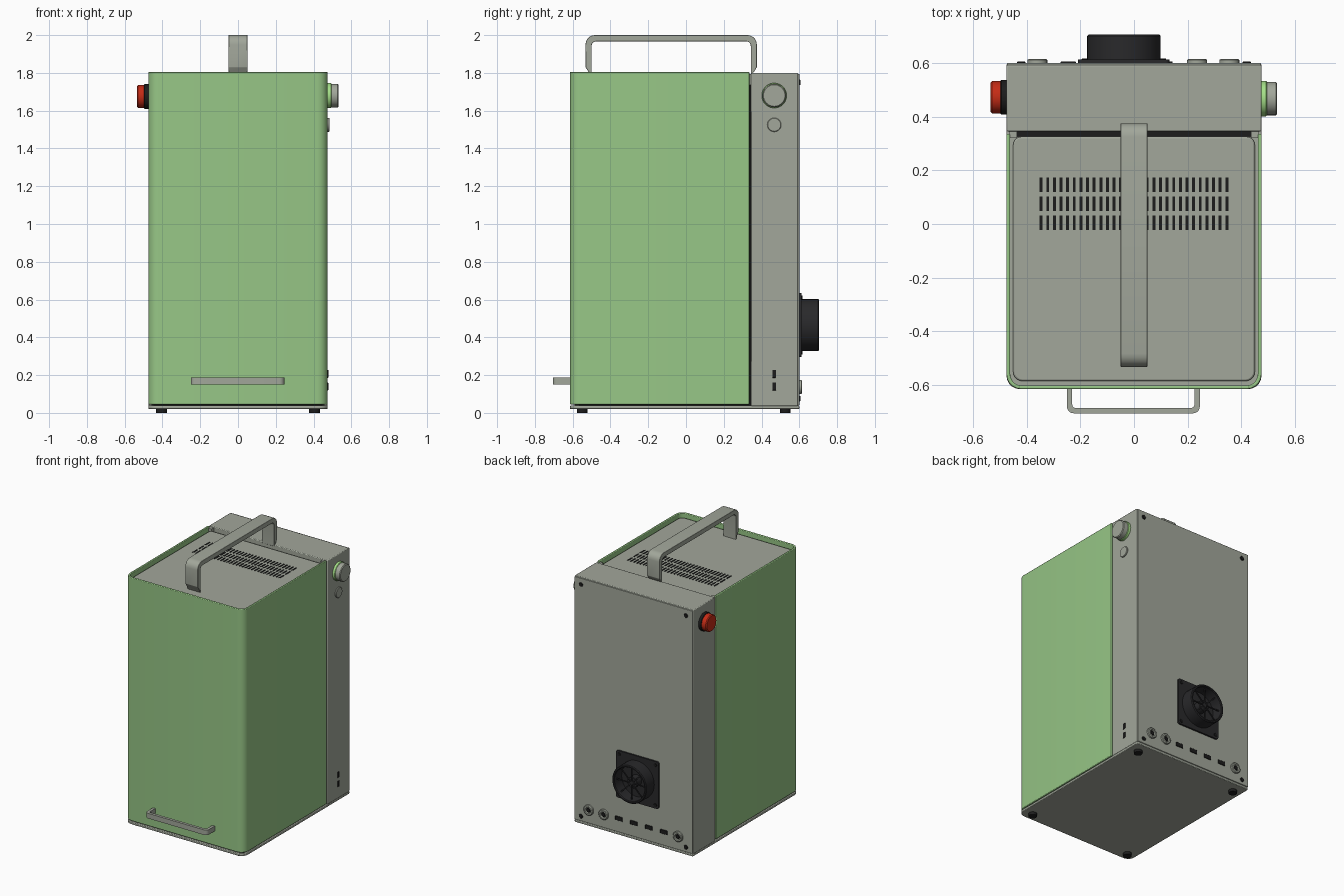
import bpy, bmesh, math
from mathutils import Vector, Matrix

cube = bpy.data.objects.get("Cube")
if cube:
    bpy.data.objects.remove(cube, do_unlink=True)


def material(name, r, g, b):
    m = bpy.data.materials.new(name)
    m.use_nodes = True
    m.diffuse_color = (r, g, b, 1)
    m.node_tree.nodes["Principled BSDF"].inputs["Base Color"].default_value = (r, g, b, 1)
    return m


GREEN = material("leaf green", 0.31, 0.57, 0.24)
GREY = material("warm grey", 0.36, 0.385, 0.325)
BLACK = material("matte black", 0.012, 0.012, 0.012)
DARK = material("fan charcoal", 0.022, 0.022, 0.024)
RED = material("signal red", 0.56, 0.025, 0.008)
LIME = material("ring lime", 0.38, 0.75, 0.25)


def finish(name, bm, mat, bevel=0):
    bmesh.ops.recalc_face_normals(bm, faces=bm.faces)
    me = bpy.data.meshes.new(name)
    bm.to_mesh(me)
    bm.free()
    me.materials.append(mat)
    ob = bpy.data.objects.new(name, me)
    bpy.context.collection.objects.link(ob)
    if bevel:
        mod = ob.modifiers.new("soft edges", "BEVEL")
        mod.width, mod.segments, mod.limit_method = bevel, 2, "ANGLE"
    bpy.ops.object.select_all(action="DESELECT")
    ob.select_set(True)
    bpy.context.view_layer.objects.active = ob
    bpy.ops.object.shade_smooth_by_angle(angle=math.radians(35))
    return ob


def boxes(name, centres, size, mat, bevel=0):
    bm = bmesh.new()
    for c in centres:
        bmesh.ops.create_cube(bm, size=1, matrix=Matrix.Translation(c) @ Matrix.Diagonal((*size, 1)))
    return finish(name, bm, mat, bevel)


def span(name, lo, hi, mat, bevel=0):
    lo, hi = Vector(lo), Vector(hi)
    return boxes(name, [(lo + hi) / 2], hi - lo, mat, bevel)


def rounded(corners, steps=5):
    """Outline from (a, b, radius) corners, rounding where radius > 0."""
    pts = []
    for i, (a, b, r) in enumerate(corners):
        p = Vector((a, b))
        if not r:
            pts.append(p)
            continue
        u = Vector(corners[i - 1][:2]) - p
        v = Vector(corners[(i + 1) % len(corners)][:2]) - p
        s, e = p + u.normalized() * r, p + v.normalized() * r
        for k in range(steps + 1):
            t = math.pi / 2 * k / steps
            centre = s + e - p
            pts.append(centre + (p - e) * math.cos(t) + (p - s) * math.sin(t))
    return pts


def prism(name, outline, lo, hi, axis, mat, bevel=0):
    place = {"x": lambda p, h: (h, p.x, p.y),
             "y": lambda p, h: (p.x, h, p.y),
             "z": lambda p, h: (p.x, p.y, h)}[axis]
    bm = bmesh.new()
    face = bm.faces.new([bm.verts.new(place(p, lo)) for p in outline])
    ext = bmesh.ops.extrude_face_region(bm, geom=[face], use_keep_orig=True)
    shift = Vector(place(Vector((0, 0)), hi - lo))
    bmesh.ops.translate(bm, vec=shift, verts=[g for g in ext["geom"] if isinstance(g, bmesh.types.BMVert)])
    return finish(name, bm, mat, bevel)


def lathe(name, centres, profile, axis, mat, sides=40):
    """Revolve (radius, height) points around an axis at every centre."""
    turn = {"x": Matrix.Rotation(math.pi / 2, 4, "Y"),
            "-x": Matrix.Rotation(-math.pi / 2, 4, "Y"),
            "y": Matrix.Rotation(-math.pi / 2, 4, "X"),
            "z": Matrix.Identity(4)}[axis]
    bm = bmesh.new()
    for c in centres:
        m = Matrix.Translation(c) @ turn
        rings = []
        for r, h in profile:
            rings.append([bm.verts.new(m @ Vector((r * math.cos(2 * math.pi * k / sides),
                                                   r * math.sin(2 * math.pi * k / sides), h)))
                          for k in range(sides)])
        for a, b in zip(rings, rings[1:]):
            for k in range(sides):
                j = (k + 1) % sides
                bm.faces.new((a[k], a[j], b[j], b[k]))
        bm.faces.new(rings[0])
        bm.faces.new(rings[-1])
    return finish(name, bm, mat)


def disc(name, centres, r, h, axis, mat, soft=0.003):
    return lathe(name, centres, [(r, 0), (r, h - soft), (r - soft, h)], axis, mat)


W, FRONT, BACK = 0.475, -0.615, 0.60

# Base plate and feet
prism("base_plate", rounded([(-W, FRONT, .05), (W, FRONT, .05), (W, BACK, .01), (-W, BACK, .01)]),
      0.02, 0.038, "z", GREY, 0.004)
disc("feet", [(x, y, 0.02) for x in (-.405, .405) for y in (-.55, .525)], 0.028, -0.02, "z", BLACK, 0)

# Inner core, visible through the seams
span("inner_core", (-.457, -.59, .036), (.457, .40, 1.745), BLACK)

# Front shell wrapped around three sides
T = 0.014
prism("front_shell", rounded([(-W, .335, 0), (-W, FRONT, .055), (W, FRONT, .055), (W, .335, 0),
                              (W - T, .335, 0), (W - T, FRONT + T, .041),
                              (T - W, FRONT + T, .041), (T - W, .335, 0)]),
      0.045, 1.805, "z", GREEN, 0.004)

# Recessed lid with raised panel
prism("lid_border", rounded([(-.461, -.601, .041), (.461, -.601, .041), (.461, .325, 0), (-.461, .325, 0)]),
      1.73, 1.765, "z", GREY)
prism("lid_panel", rounded([(-.45, -.585, .035), (.45, -.585, .035), (.45, .325, .03), (-.45, .325, .03)]),
      1.755, 1.78, "z", GREY, 0.006)
boxes("lid_side_strips", [(s * .45, .335, 1.765) for s in (-1, 1)], (.03, .03, .06), GREY)
boxes("vent_slots", [(-.346 + .0247 * i, y, 1.7805) for i in range(29) for y in (.147, .075, .005)],
      (.011, .054, .003), BLACK)

# Carry handle
prism("carry_handle", rounded([(-.50, 1.775, 0), (-.515, 1.805, 0), (-.532, 1.83, 0), (-.532, 2.0, .05),
                               (.375, 2.0, .05), (.375, 1.83, 0), (.36, 1.805, 0), (.343, 1.79, 0),
                               (.343, 1.967, .025), (-.50, 1.967, .025)]),
      -.05, .05, "x", GREY, 0.002)

# Rear electronics box and its back panel
span("rear_box", (-W, .345, .036), (W, .592, 1.80), GREY, 0.005)
span("back_panel", (-W + .003, .59, .04), (W - .003, BACK, 1.795), GREY, 0.002)
disc("panel_screws", [(x, BACK, z) for x in (-.42, .42) for z in (.075, 1.75)], .015, .006, "y", BLACK)

# Tray pull at the front
prism("tray_pull", rounded([(-.25, FRONT, 0), (-.25, -.705, .025), (.245, -.705, .025), (.245, FRONT, 0),
                            (.225, FRONT, 0), (.225, -.685, .012), (-.23, -.685, .012), (-.23, FRONT, 0)]),
      0.15, 0.187, "z", GREY)

# Knob, button and ports on the left side
SIDE_Y = .467
disc("knob_ring", [(W, SIDE_Y, 1.68)], .066, .02, "x", LIME)
disc("knob", [(W + .018, SIDE_Y, 1.68)], .062, .04, "x", GREY, 0.005)
disc("side_button", [(W, SIDE_Y, 1.525)], .037, .009, "x", GREY)
boxes("side_ports", [(W, SIDE_Y, z) for z in (.14, .207)], (.006, .02, .042), BLACK, 0.002)

# Emergency button on the right side
disc("stop_button_base", [(-W, .472, 1.675)], .065, .022, "-x", BLACK)
disc("stop_button", [(-W - .02, .472, 1.675)], .06, .04, "-x", RED, 0.006)

# Exhaust fan: flange, duct, hub and guard
FX, FZ, H = -.038, .465, .17
prism("fan_flange", rounded([(FX - H, FZ - H, .015), (FX + H, FZ - H, .015),
                             (FX + H, FZ + H, .015), (FX - H, FZ + H, .015)]),
      BACK, .612, "y", DARK)
disc("fan_screws", [(FX + sx * .145, .612, FZ + sz * .145) for sx in (-1, 1) for sz in (-1, 1)],
     .012, .004, "y", BLACK, 0.001)
lathe("fan_duct", [(FX, .608, FZ)], [(.137, 0), (.137, .092), (.132, .097), (.124, .097), (.12, .092), (.12, .01)],
      "y", DARK)
disc("fan_hub", [(FX, .615, FZ)], .04, .055, "y", DARK)
bm = bmesh.new()
for k in range(4):
    bmesh.ops.create_cube(bm, size=1, matrix=Matrix.Translation((FX, .675, FZ))
                          @ Matrix.Rotation(math.pi * k / 4, 4, "Y") @ Matrix.Diagonal((.242, .006, .008, 1)))
finish("fan_guard", bm, DARK)

# Connectors along the bottom of the back
ROUND = [(x, BACK, .138) for x in (.355, .235, -.36)]
lathe("socket_rings", ROUND, [(.037, 0), (.037, .011), (.032, .015), (.022, .015), (.02, .004)], "y", GREY)
disc("socket_cores", ROUND, .016, .012, "y", BLACK)
boxes("back_ports", [(.115 - .12 * i, BACK, .138) for i in range(4)], (.058, .01, .03), BLACK, 0.003)
